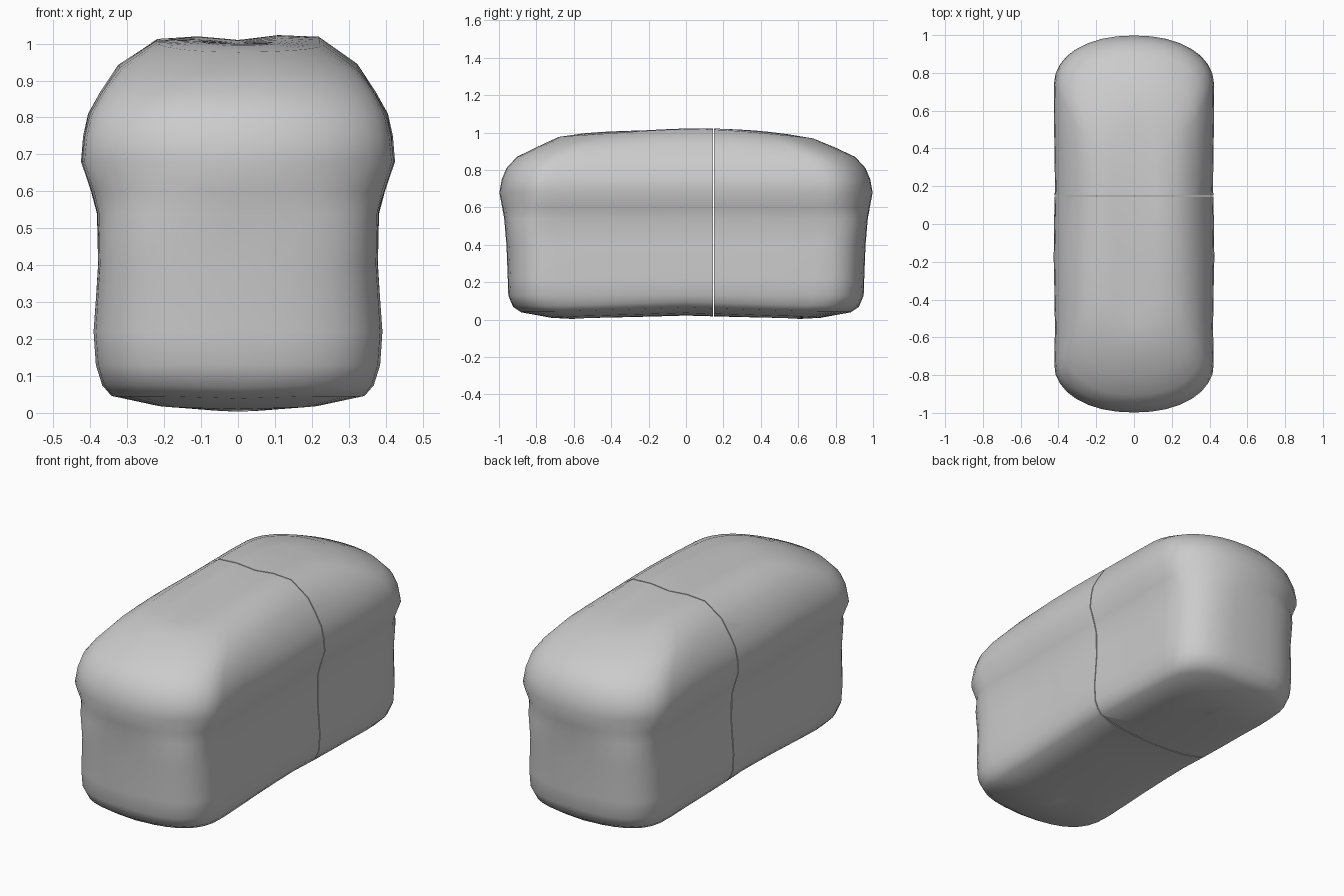
import bpy, bmesh, math

if "Cube" in bpy.data.objects:
    bpy.data.objects.remove(bpy.data.objects["Cube"], do_unlink=True)

GREY = (0.6, 0.6, 0.6, 1)
crust = bpy.data.materials.new("plain grey crust")
crust.use_nodes = True
crust.diffuse_color = GREY
crust.node_tree.nodes["Principled BSDF"].inputs["Base Color"].default_value = GREY

# Horizontal rings of the loaf: height, half width, half length
RINGS = [(0.008, 0.10, 0.60), (0.016, 0.22, 0.72), (0.045, 0.34, 0.88),
         (0.075, 0.365, 0.925), (0.13, 0.382, 0.95), (0.22, 0.388, 0.953),
         (0.4, 0.376, 0.96), (0.54, 0.379, 0.972), (0.6, 0.395, 0.983),
         (0.68, 0.422, 0.998), (0.75, 0.416, 0.985), (0.81, 0.403, 0.96),
         (0.87, 0.37, 0.905), (0.925, 0.322, 0.80), (0.968, 0.22, 0.68),
         (0.973, 0.11, 0.56)]
CAP_STEPS, SIDE_STEPS = 8, 8


def outline(half_w, half_l, power):
    """Right half of a long ring with rounded ends, from front to back."""
    depth = min(0.26, half_l * 0.4)
    straight = half_l - depth
    arc = []
    for i in range(CAP_STEPS + 1):
        a = math.pi / 2 * i / CAP_STEPS
        arc.append((half_w * math.sin(a) ** (2 / power),
                    straight + depth * abs(math.cos(a)) ** (2 / power)))
    pts = [(x, -y) for x, y in arc]
    pts += [(half_w, straight * (2 * i / SIDE_STEPS - 1)) for i in range(1, SIDE_STEPS)]
    return pts + arc[::-1]


def lift(x, y, z):
    """Domed crown, and a base that sags in the middle and hollows lengthwise."""
    if z > 0.9:
        weight = min(1, (z - 0.9) / 0.06)
        z += weight * 0.047 * (1 - (y / 0.72) ** 2)
        z += weight * 0.004 * math.sin(7 * y + 5 * x)
    elif z < 0.1:
        z += 0.02 * (1 - min(1, abs(y) / 0.65)) - 0.006 * (1 - min(1, abs(x) / 0.2))
    return z


def build_loaf():
    bm = bmesh.new()
    rings = []
    for z, w, l in RINGS:
        # Rounder plan above the waist, boxier below it
        power = 2.15 if z > 0.57 else 2.8
        half = outline(w, l, power)
        loop = half + [(-x, y) for x, y in half[-2:0:-1]]
        ring = []
        for x, y in loop:
            wave = 1 + 0.008 * math.sin(8 * y + 4 * z) if abs(y) < 0.8 else 1
            ring.append(bm.verts.new((x * wave, y, lift(x, y, z))))
        rings.append(ring)
    count = len(rings[0])
    for low, high in zip(rings, rings[1:]):
        for i in range(count):
            j = (i + 1) % count
            bm.faces.new((low[i], low[j], high[j], high[i]))
    # Close top and bottom with strips meeting at a centre line
    for ring, dip in ((rings[0], -0.003), (rings[-1], -0.012)):
        n = count // 2
        mid = [ring[0]]
        for i in range(1, n):
            p = (ring[i].co + ring[-i].co) / 2
            fade = max(0, 1 - (p.y / 0.5) ** 2)
            mid.append(bm.verts.new((0, p.y, p.z + dip * fade)))
        mid.append(ring[n])
        for side in (1, -1):
            for i in range(n):
                quad = [mid[i], ring[side * i], ring[(side * (i + 1)) % count], mid[i + 1]]
                bm.faces.new(list(dict.fromkeys(quad)))
    bmesh.ops.recalc_face_normals(bm, faces=bm.faces)
    return bm


def loaf_piece(name, cut_y, keep):
    """Loaf sliced at cut_y; keep is -1 for the front part, 1 for the back."""
    bm = build_loaf()
    geom = bm.verts[:] + bm.edges[:] + bm.faces[:]
    cut = bmesh.ops.bisect_plane(bm, geom=geom, plane_co=(0, cut_y, 0),
                                 plane_no=(0, -keep, 0), clear_outer=True)
    edges = [e for e in cut["geom_cut"] if isinstance(e, bmesh.types.BMEdge)]
    bmesh.ops.contextual_create(bm, geom=edges)
    bmesh.ops.recalc_face_normals(bm, faces=bm.faces)
    mesh = bpy.data.meshes.new(name)
    bm.to_mesh(mesh)
    bm.free()
    mesh.materials.append(crust)
    obj = bpy.data.objects.new(name, mesh)
    bpy.context.collection.objects.link(obj)
    bpy.ops.object.select_all(action="DESELECT")
    obj.select_set(True)
    bpy.context.view_layer.objects.active = obj
    bpy.ops.object.shade_smooth_by_angle(angle=math.radians(60))


# The loaf is split in two by one thin slice gap
loaf_piece("loaf_front", 0.145, -1)
loaf_piece("loaf_back", 0.15, 1)
